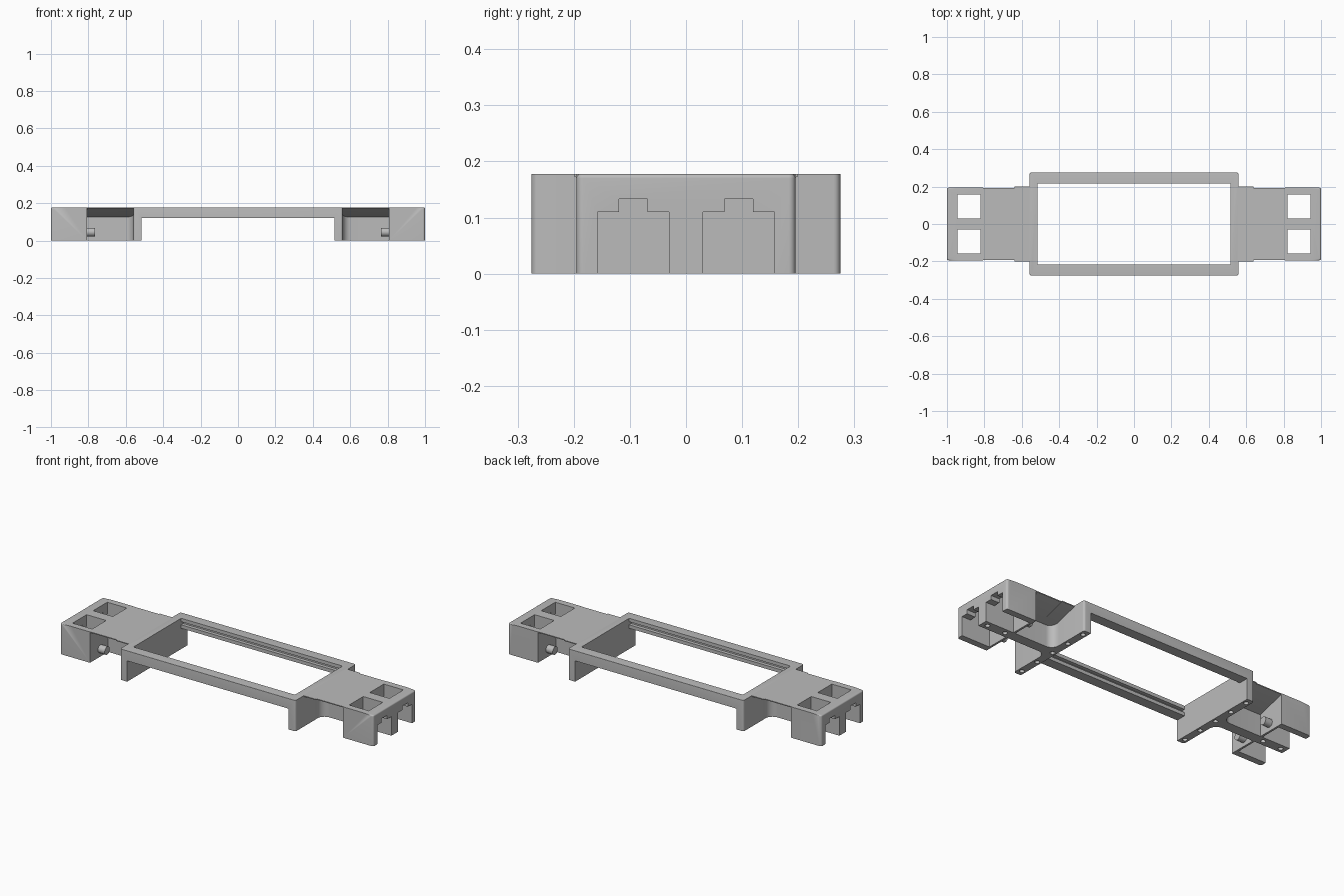
import bpy, bmesh, math
from mathutils import Vector

if "Cube" in bpy.data.objects:
    bpy.data.objects.remove(bpy.data.objects["Cube"])

GREY = (0.5, 0.5, 0.5, 1)
mat = bpy.data.materials.new("plain grey")
mat.use_nodes = True
mat.diffuse_color = GREY
mat.node_tree.nodes["Principled BSDF"].inputs["Base Color"].default_value = GREY

TOP = 0.178


def finish(name, bm):
    bmesh.ops.recalc_face_normals(bm, faces=bm.faces)
    me = bpy.data.meshes.new(name)
    bm.to_mesh(me)
    bm.free()
    me.materials.append(mat)
    ob = bpy.data.objects.new(name, me)
    bpy.context.collection.objects.link(ob)
    return ob


def box(name, x, y, z, bevels=()):
    """Box from ranges; each bevel is (edge test, radius)."""
    bm = bmesh.new()
    bmesh.ops.create_cube(bm, size=1)
    for v in bm.verts:
        v.co = [r[0] if c < 0 else r[1] for c, r in zip(v.co, (x, y, z))]
    for test, radius in bevels:
        edges = [e for e in bm.edges if test((e.verts[0].co + e.verts[1].co) / 2,
                                             (e.verts[1].co - e.verts[0].co).normalized())]
        bmesh.ops.bevel(bm, geom=edges, offset=radius, segments=6, profile=0.5,
                        affect='EDGES', clamp_overlap=True)
    return finish(name, bm)


def prism(name, points, step):
    """Flat outline pushed along a vector."""
    bm = bmesh.new()
    face = bm.faces.new([bm.verts.new(p) for p in points])
    new = bmesh.ops.extrude_face_region(bm, geom=[face])["geom"]
    moved = [g for g in new if isinstance(g, bmesh.types.BMVert)]
    bmesh.ops.translate(bm, verts=moved, vec=Vector(step))
    return finish(name, bm)


def rod(name, centre, radius, depth, along_x=False):
    ob = finish(name, bmesh.new())
    bm = bmesh.new()
    bmesh.ops.create_cone(bm, cap_ends=True, segments=24, radius1=radius,
                          radius2=radius, depth=depth)
    bm.to_mesh(ob.data)
    bm.free()
    if along_x:
        ob.rotation_euler.y = math.pi / 2
    ob.location = centre
    return ob


def activate(ob):
    bpy.ops.object.select_all(action='DESELECT')
    ob.select_set(True)
    bpy.context.view_layer.objects.active = ob


def cut(ob, *cutters):
    activate(ob)
    for c in cutters:
        mod = ob.modifiers.new("cut", 'BOOLEAN')
        mod.operation = 'DIFFERENCE'
        mod.solver = 'EXACT'
        mod.object = c
        bpy.ops.object.modifier_apply(modifier=mod.name)
        bpy.data.objects.remove(c)


def smooth(ob):
    activate(ob)
    bpy.ops.object.shade_smooth_by_angle(angle=math.radians(30))


def mirror(ob, x=True, y=False):
    activate(ob)
    bpy.ops.object.transform_apply(location=True, rotation=True, scale=True)
    mod = ob.modifiers.new("mirror", 'MIRROR')
    mod.use_axis = (x, y, False)
    mod.use_mirror_merge = False
    bpy.ops.object.modifier_apply(modifier=mod.name)
    smooth(ob)


# Central bezel with rounded long edges, window, side grooves and end feet
frame = box("bezel_frame", (-0.56, 0.56), (-0.275, 0.275), (0, TOP), [
    (lambda m, d: abs(d.z) > 0.9, 0.012),
    (lambda m, d: abs(d.x) > 0.9 and m.z > 0.17 and abs(m.y) > 0.27, 0.03)])
cut(frame,
    box("window", (-0.515, 0.515), (-0.217, 0.217), (-0.1, 0.3)),
    box("underside", (-0.515, 0.515), (-0.4, 0.4), (-0.1, 0.12)),
    box("groove", (-0.515, 0.515), (-0.237, 0.237), (0.14, 0.158)))
cut(frame, *[rod("screw_hole", (s * 0.537, k * 0.12, 0), 0.013, 0.1)
             for s in (-1, 1) for k in range(-2, 3)])
smooth(frame)

# Arm plates with sloping undersides, slightly wider beside the bezel
for name, end, half in (("arm_plate", 0.81, 0.193), ("arm_root", 0.64, 0.2)):
    start = 0.555
    mirror(prism(name, [(start, -half, TOP), (start, -half, 0.173),
                        (start, -0.03, 0.125), (start, 0.03, 0.125),
                        (start, half, 0.173), (start, half, TOP)],
                 (end - start, 0, 0)))

# Central web under each arm, flaring into the bezel foot
r = 0.045
arc = [(0.56 + r - r * math.cos(a), 0.03 + r - r * math.sin(a))
       for a in [i * math.pi / 16 for i in range(9)]]
outline = [(0.55, 0.03 + r)] + arc + [(0.815, 0.03)]
points = [(x, y, 0) for x, y in outline] + [(x, -y, 0) for x, y in reversed(outline)]
mirror(prism("centre_web", points, (0, 0, 0.15)))

# End blocks with two socket wells, each with a stepped mouth
block = box("socket_block", (0.808, 1), (-0.195, 0.195), (0, TOP), [
    (lambda m, d: abs(d.z) > 0.9 and m.x > 0.99, 0.012),
    (lambda m, d: m.z > 0.17 and abs(d.z) < 0.1 and (m.x > 0.9), 0.008)])
for s in (-1, 1):
    mid = s * 0.094
    cut(block,
        box("well", (0.82, 0.945), (mid - 0.064, mid + 0.064), (-0.1, 0.3)),
        box("mouth", (0.93, 1.1), (mid - 0.064, mid + 0.064), (-0.1, 0.11)),
        box("latch", (0.93, 1.1), (mid - 0.025, mid + 0.025), (0.05, 0.133)))
cut(block, *[rod("screw_hole", (x, 0, 0), 0.013, 0.1) for x in (0.85, 0.965)])
mirror(block)

# Small pegs on the inner faces of the blocks
mirror(rod("peg", (0.79, 0.1, 0.045), 0.023, 0.05, along_x=True), y=True)
